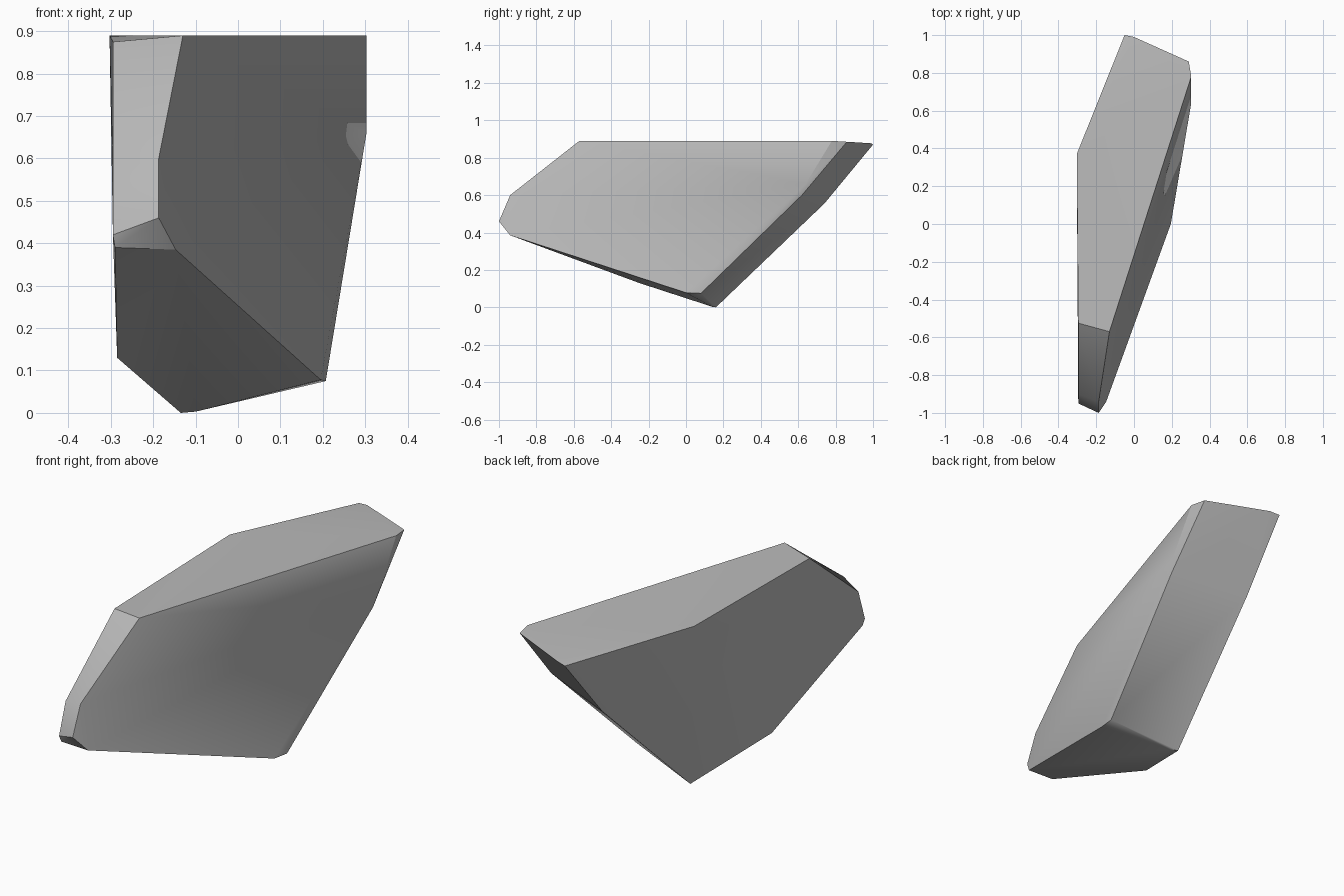
import bpy
import bmesh
import math

# Remove the default cube
default_cube = bpy.data.objects.get("Cube")
if default_cube:
    bpy.data.objects.remove(default_cube, do_unlink=True)


def make_material(name, color):
    material = bpy.data.materials.new(name)
    material.use_nodes = True
    material.diffuse_color = color
    shader = material.node_tree.nodes["Principled BSDF"]
    shader.inputs["Base Color"].default_value = color
    shader.inputs["Roughness"].default_value = 0.9
    return material


def hull_object(name, corners, material):
    """Build a faceted convex stone from its corner points."""
    bm = bmesh.new()
    for corner in corners:
        bm.verts.new(corner)
    bmesh.ops.convex_hull(bm, input=bm.verts[:], use_existing_faces=False)
    # Drop any corner that ended up inside the hull
    loose = [v for v in bm.verts if not v.link_faces]
    bmesh.ops.delete(bm, geom=loose, context="VERTS")
    # Merge nearly coplanar triangles into clean facets
    bmesh.ops.dissolve_limit(bm, angle_limit=math.radians(2),
                             verts=bm.verts[:], edges=bm.edges[:])
    bmesh.ops.recalc_face_normals(bm, faces=bm.faces[:])
    mesh = bpy.data.meshes.new(name)
    bm.to_mesh(mesh)
    bm.free()
    mesh.materials.append(material)
    stone = bpy.data.objects.new(name, mesh)
    bpy.context.collection.objects.link(stone)
    return stone


# Flat upper surface
top_corners = [
    (-.13, -.57, .89), (-.295, -.525, .875), (-.303, .37, .89),
    (-.05, 1, .87), (0, .99, .877), (.29, .86, .885), (.303, .78, .89),
]

# Blunt front nose
nose_corners = [
    (-.187, -.94, .6), (-.187, -1, .46), (-.147, -.94, .385),
    (-.295, -.95, .42), (-.29, -.94, .39), (-.295, -.9, .57),
]

# Tapered underside
base_corners = [
    (-.285, -.25, .13), (-.135, .16, 0), (-.1, .14, .003),
    (.195, 0, .078), (.207, .08, .075),
]

# Sloping back
back_corners = [(-.07, .74, .555), (.303, .64, .66), (.29, .62, .6)]

grey = make_material("stone_grey", (.5, .5, .5, 1))
rock = hull_object("rock", top_corners + nose_corners + base_corners
                   + back_corners, grey)

# Soften shallow facet joins and keep the hard ridges
bpy.ops.object.select_all(action="DESELECT")
rock.select_set(True)
bpy.context.view_layer.objects.active = rock
bpy.ops.object.shade_smooth_by_angle(angle=math.radians(30))
